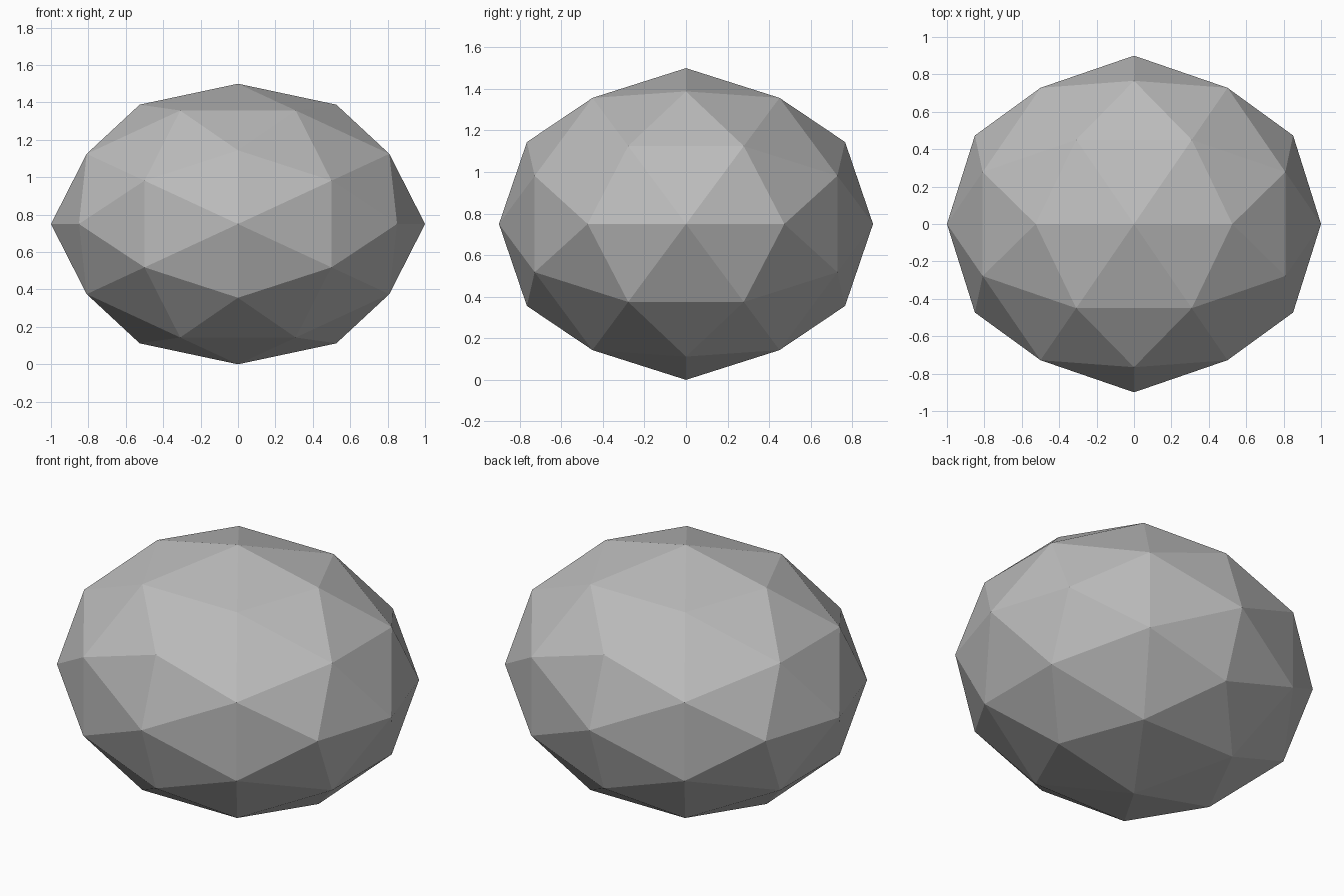
import bpy, bmesh
from itertools import combinations, product
from mathutils import Vector

if "Cube" in bpy.data.objects:
    bpy.data.objects.remove(bpy.data.objects["Cube"])

GOLD = (1 + 5 ** 0.5) / 2

# Twelve icosahedron corners, with an edge midpoint on every axis
corners = []
for a, b in product((-1, 1), repeat=2):
    for p in ((a, 0, b * GOLD), (0, a * GOLD, b), (a * GOLD, b, 0)):
        corners.append(Vector(p).normalized())

# Edge midpoints pushed out to the sphere: one level of subdivision
middles = [(p + q).normalized() for p, q in combinations(corners, 2) if p.dot(q) > 0.4]

# Faceted stone: 80 flat triangles, squashed to an ellipsoid standing on the ground
bm = bmesh.new()
for p in corners + middles:
    bm.verts.new((p.x, p.y * 0.9, p.z * 0.75 + 0.75))
bmesh.ops.convex_hull(bm, input=bm.verts[:])
bmesh.ops.recalc_face_normals(bm, faces=bm.faces[:])

mesh = bpy.data.meshes.new("stone")
bm.to_mesh(mesh)
bm.free()
stone = bpy.data.objects.new("stone", mesh)
bpy.context.collection.objects.link(stone)

# Stone colour
grey = bpy.data.materials.new("stone grey")
grey.diffuse_color = (0.5, 0.5, 0.5, 1)
grey.use_nodes = True
grey.node_tree.nodes["Principled BSDF"].inputs["Base Color"].default_value = grey.diffuse_color
mesh.materials.append(grey)
